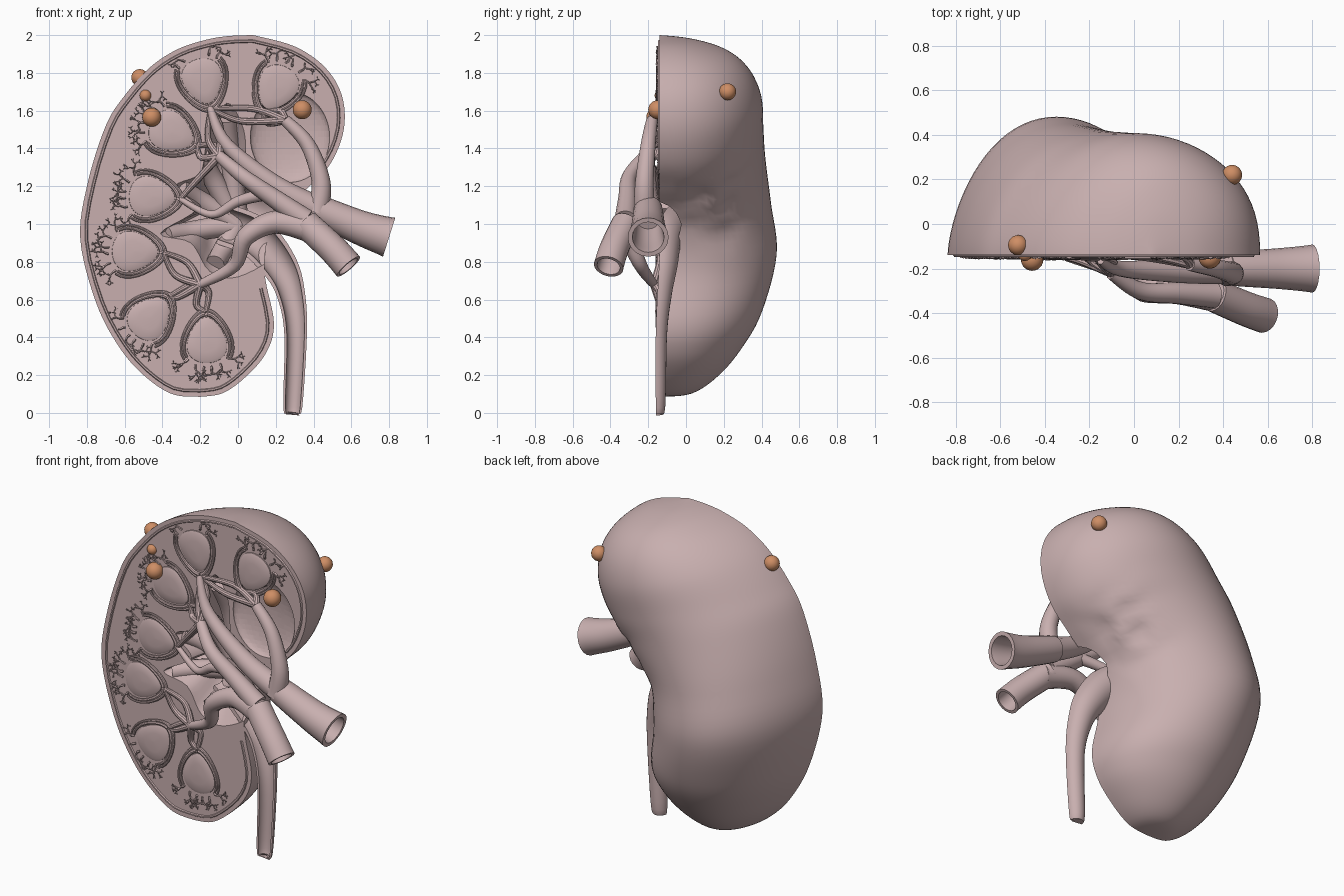
import bpy, bmesh, math, random
from mathutils import Vector, noise

if "Cube" in bpy.data.objects:
    bpy.data.objects.remove(bpy.data.objects["Cube"])

random.seed(4)
FRONT = -0.14          # plane of the cut face
pi = math.pi


def material(name, col):
    m = bpy.data.materials.new(name)
    m.diffuse_color = (*col, 1)
    m.use_nodes = True
    m.node_tree.nodes["Principled BSDF"].inputs["Base Color"].default_value = m.diffuse_color
    return m


TISSUE = material("tissue", (0.58, 0.43, 0.43))
STONE = material("stone", (0.62, 0.27, 0.13))


def shade(ob):
    bpy.ops.object.select_all(action='DESELECT')
    ob.select_set(True)
    bpy.context.view_layer.objects.active = ob
    bpy.ops.object.shade_smooth_by_angle(angle=math.radians(35))


def make(name, parts, mat=TISSUE):
    bm = bmesh.new()
    for verts, faces in parts:
        vs = [bm.verts.new(v) for v in verts]
        for f in faces:
            bm.faces.new([vs[i] for i in f])
    bmesh.ops.remove_doubles(bm, verts=bm.verts, dist=1e-5)
    bmesh.ops.recalc_face_normals(bm, faces=bm.faces)
    me = bpy.data.meshes.new(name)
    bm.to_mesh(me)
    bm.free()
    ob = bpy.data.objects.new(name, me)
    bpy.context.collection.objects.link(ob)
    me.materials.append(mat)
    shade(ob)
    return ob


def smooth(pts, n=6, closed=False):
    """Catmull-Rom through points of any dimension."""
    m, out = len(pts), []
    get = (lambda i: pts[i % m]) if closed else (lambda i: pts[max(0, min(m - 1, i))])
    for i in range(m if closed else m - 1):
        for t in (k / n for k in range(n)):
            out.append([b + ((c - a) * t + (2 * a - 5 * b + 4 * c - d) * t * t
                             + (3 * b - a - 3 * c + d) * t ** 3) / 2
                        for a, b, c, d in zip(get(i - 1), get(i), get(i + 1), get(i + 2))])
    return out if closed else out + [list(pts[-1])]


def circle(n):
    return [(math.cos(2 * pi * i / n), math.sin(2 * pi * i / n)) for i in range(n)]


def stack(verts, k):
    """Skin equal rings of k points and cap both ends."""
    m = len(verts) // k
    faces = [(i * k + q, i * k + (q + 1) % k, i * k + k + (q + 1) % k, i * k + k + q)
             for i in range(m - 1) for q in range(k)]
    return verts, faces + [tuple(range(k)), tuple(range((m - 1) * k, m * k))]


def sweep(path, profile):
    """Sweep a profile (side, depth) along (x, y, z, radius) points."""
    verts, P = [], [Vector(p[:3]) for p in path]
    for i, p in enumerate(P):
        t = (P[min(len(P) - 1, i + 1)] - P[max(0, i - 1)]).normalized()
        s = t.cross(Vector((0, 1, 0))).normalized()
        u = s.cross(t)
        verts += [p + path[i][3] * (s * x + u * y) for x, y in profile]
    return stack(verts, len(profile))


def taper(pts, r0, r1):
    """Smooth path whose radius shrinks evenly from r0 to r1."""
    p = smooth(pts)
    return [(*q, r0 + (r1 - r0) * i / (len(p) - 1)) for i, q in enumerate(p)]


def tube(pts, r0, r1, sides=14):
    return sweep(taper(pts, r0, r1), circle(sides))


def open_tube(pts, r0, r1, n=20):
    """Tube with a hollow mouth at its first point."""
    p = taper(pts, r0, r1)
    shell = sweep(p, circle(n))[0]
    bore = sweep([(*q[:3], q[3] * .78) for q in p], circle(n))[0]
    rings = [bore[i * n:i * n + n] for i in range(9, -1, -1)]
    return stack([v for r in rings for v in r] + shell, n)


# kidney body: stations of outer rim x,z / inner rim x,z / back depth
stations = [
    (-.20, .085, -.20, .085, FRONT), (-.35, .10, -.08, .105, .03), (-.5, .2, .04, .19, .17),
    (-.63, .35, .15, .32, .29), (-.75, .58, .19, .48, .40), (-.835, .92, .14, .76, .48),
    (-.795, 1.22, .19, 1.0, .45), (-.70, 1.52, .36, 1.18, .42), (-.60, 1.68, .49, 1.32, .41),
    (-.465, 1.83, .56, 1.5, .40), (-.32, 1.925, .55, 1.68, .34), (-.17, 1.975, .46, 1.83, .23),
    (-.05, 1.995, .3, 1.94, .06), (.08, 2, .08, 2, FRONT)]
rows, N = smooth(stations), 40
W = N + 1
verts, faces = [], []
for ox, oz, ix, iz, d in rows:
    for k in range(W):
        a = pi * k / N
        c = (1 - math.cos(a)) / 2
        s = max(0, math.sin(a)) ** (1.25 - .4 * c)
        p = Vector((ox + (ix - ox) * c, FRONT + (d - FRONT) * s, oz + (iz - oz) * c))
        near = math.exp(-(p - Vector((.2, .08, 1.1))).length_squared / .045)
        p.z += .10 * near * s * noise.noise(p * 10)      # wrinkles at the hilum
        p.x += .10 * near * s * noise.noise(p * 8)
        verts.append(p)
for i in range(len(rows) - 1):
    faces += [(i * W + k, i * W + k + 1, i * W + W + k + 1, i * W + W + k) for k in range(N)]
    faces.append((i * W, i * W + W, i * W + W + N, i * W + N))
body = make("kidney_body", [(verts, faces)])

# central cavity and shallow bowl carved out of the cut face
lobes = [(.32, 1.04), (.22, 1.2), (.06, 1.28), (.03, 1.5), (-.06, 1.64), (-.16, 1.45), (-.2, 1.27),
         (-.33, 1.2), (-.22, 1.08), (-.41, .95), (-.25, .9), (-.15, .75), (0, .72), (.22, .85)]
ring = smooth(lobes, 5, True)
cut = []
for s, y in ((1, -.25), (1, -.14), (.9, -.09), (.72, -.03), (.58, .05), (.3, .1)):
    cut += [(-.1 + (x + .1) * s, y, 1.1 + (z - 1.1) * s) for x, z in ring]
cavity = make("cavity_cutter", [stack(cut, len(ring))])
bpy.ops.mesh.primitive_uv_sphere_add(segments=48, ring_count=24, radius=1, location=(.275, FRONT, 1.46))
bowl = bpy.context.object
bowl.scale = (.21, .06, .24)
for cutter in (cavity, bowl):
    mod = body.modifiers.new("carve", 'BOOLEAN')
    mod.operation, mod.solver, mod.object = 'DIFFERENCE', 'EXACT', cutter
    bpy.context.view_layer.objects.active = body
    bpy.ops.object.modifier_apply(modifier=mod.name)
    bpy.data.objects.remove(cutter)
shade(body)

# capsule line just inside the rim, offset square to the outline
inner = [Vector((r[2], FRONT, r[3])) for r in rows]
outline = [p for p in inner[::-1] if p.z < .76] + [Vector((r[0], FRONT, r[1])) for r in rows[1:]] \
    + [p for p in inner[-2::-1] if p.z > 1.18]
line = []
for i in range(2, len(outline) - 2):
    t = (outline[i + 2] - outline[i - 2]).normalized()
    line.append((*(outline[i] + .032 * Vector((t.z, 0, -t.x))), .008))
make("capsule_line", [sweep(line[::2], circle(6))])

# pyramids: x, z, outward direction in degrees
pyramids = [(-.185, 1.755, 105), (.205, 1.72, 62), (-.35, 1.485, 152), (-.455, 1.145, 175),
            (-.545, .855, 178), (-.465, .505, 228), (-.165, .385, 272)]
L, WD = .125, .105
domes, arcs, twigs, apexes = [], [], [], []


def twig(x, z, ang, length, r, level):
    """Jagged branching capillary on the cut face, kept inside the rim."""
    pts = [(x, FRONT - .006, z, r)]
    for s in range(3):
        ang += random.uniform(-.5, .5)
        x, z = x + math.cos(ang) * length / 3, z + math.sin(ang) * length / 3
        pts.append((x, FRONT - random.uniform(.003, .015), z, r * (1 - .2 * s)))
    tip = Vector((x, FRONT, z))
    if min((tip - p).length for p in outline) < .04:
        return
    twigs.append(sweep(pts, circle(5)))
    if level:
        for turn in (-.8, .7):
            twig(x, z, ang + turn, length * .7, r * .7, level - 1)


for px, pz, deg in pyramids:
    d = math.radians(deg)

    def at(th, s):
        a, b = L * math.cos(th) * s, WD * math.sin(th) * (1 + .3 * math.cos(th)) * s
        return px + a * math.cos(d) - b * math.sin(d), pz + a * math.sin(d) + b * math.cos(d)

    v = []
    for s, y in ((1, .02), (.97, -.006), (.85, -.012), (.5, -.016), (.05, -.018)):
        v += [(x, FRONT + y, z) for x, z in (at(2 * pi * q / 32, s) for q in range(32))]
    domes.append(stack(v, 32))
    x, z = at(pi, 1.2)
    apexes.append((x, FRONT - .012, z))
    # paired vessels hugging both sides, then twigs towards the cortex
    for side in (1, -1):
        for s, r in ((1.12, .013), (1.27, .010)):
            path = []
            for q in range(12):
                x, z = at(side * (pi * .98 - q * .2), s)
                path.append((x, FRONT - .01, z, r * (1 - q * .045)))
            arcs.append(sweep(path, circle(8)))
        for th in (.12, .45, .8):
            x, z = at(side * th, 1.12)
            twig(x, z, d + side * th * .9, .04, .007, 3)
make("pyramids", domes)
make("arcuate_vessels", arcs)
make("cortex_twigs", twigs)

# two large hilum vessels with open mouths
upper_node, mid_node, low_node = (.25, -.18, 1.55), (-.1, -.22, 1.36), (-.2, -.17, .68)
make("rear_vessel", [open_tube([(.8, -.2, .93), (.65, -.2, .98), (.42, -.2, 1.08)], .108, .075),
                     tube([(.46, -.2, 1.06), (.2, -.21, 1.2), (-.06, -.2, 1.42), (-.15, -.165, 1.62)],
                          .075, .016)])
make("front_vessel", [open_tube([(.585, -.41, .775), (.5, -.38, .87), (.36, -.32, 1.0)], .08, .075),
                      tube([(.4, -.33, .97), (.2, -.3, 1.01), (.04, -.3, .93), (-.02, -.24, .78),
                            low_node], .075, .022)])

# smaller trunks, then thin leaves running to each pyramid tip
parts = [tube([(.42, -.22, 1.06), (.44, -.22, 1.22), (.37, -.2, 1.42), upper_node], .06, .03),
         tube([(.36, -.32, 1.02), (.2, -.31, 1.13), (.03, -.3, 1.25), mid_node], .06, .03),
         tube([(.15, -.29, 1.16), (0, -.24, 1.12), (-.14, -.2, 1.05), apexes[3]], .035, .014)]
links = [(upper_node, 0), (upper_node, 1), (mid_node, 0), (mid_node, 2), (mid_node, 3),
         (low_node, 4), (low_node, 5), (low_node, 6)]
for node, i in links:
    a, b = Vector(node), Vector(apexes[i])
    for bend in (-.035, .03):
        mid = (a + b) / 2 + Vector((bend, .02, bend))
        parts.append(tube([a, mid, b], .022, .012, 10))
make("vessel_branches", parts)

# ureter: a split tube widening into the pelvis
U = [(math.cos(pi * i / 12), math.sin(pi * i / 12)) for i in range(13)]
U += [(-.78 * x, .8 * y) for x, y in U]
make("ureter", [sweep(smooth([
    (.29, -.16, .003, .025), (.29, -.16, .03, .05), (.305, -.16, .42, .06),
    (.28, -.15, .63, .075), (.22, -.14, .78, .095), (.09, -.13, .93, .11), (-.08, -.08, 1, .11)]), U)])

# calyx branches lying in the cavity
tips = [(-.06, 1.56), (-.2, 1.36), (-.31, 1.19), (-.38, .94), (-.12, .79)]
make("calyces", [tube([(0, .03, .99), (.3 * x, .02, .7 + .3 * z), (.7 * x, -.02, .3 + .7 * z),
                       (x, -.1, z)], .06, .05) for x, z in tips])

# small round stones
for i, (x, y, z, r) in enumerate([(-.52, -.095, 1.775, .045), (-.49, -.135, 1.68, .031),
                                  (-.457, -.16, 1.565, .05), (.34, -.15, 1.605, .05),
                                  (.44, .22, 1.70, .045)]):
    bpy.ops.mesh.primitive_uv_sphere_add(segments=24, ring_count=14, radius=r, location=(x, y, z))
    s = bpy.context.object
    s.name = f"stone_{i + 1}"
    s.data.materials.append(STONE)
    shade(s)
